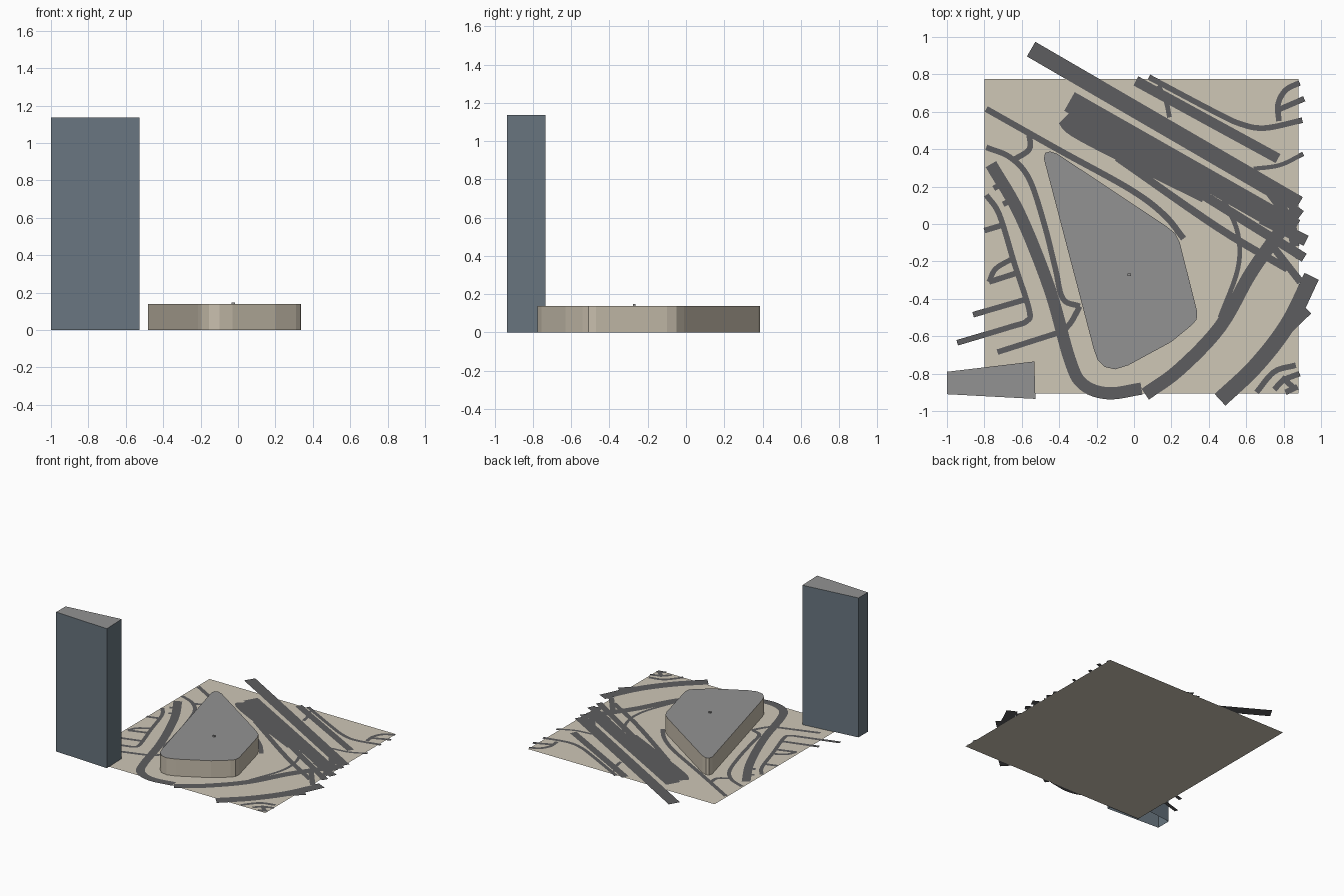
import bpy, bmesh
from mathutils import Vector


def material(name, rgb):
    m = bpy.data.materials.new(name)
    m.diffuse_color = (*rgb, 1)
    return m


EARTH = material("earth", (0.62, 0.57, 0.47))
ASPHALT = material("asphalt", (0.11, 0.11, 0.115))
ROOF = material("roof_grey", (0.29, 0.29, 0.29))
STONE = material("stone_wall", (0.58, 0.52, 0.42))
GLASS = material("glass_wall", (0.14, 0.18, 0.215))


def finish(name, bm, mats):
    me = bpy.data.meshes.new(name)
    bm.to_mesh(me)
    bm.free()
    for m in mats:
        me.materials.append(m)
    ob = bpy.data.objects.new(name, me)
    bpy.context.collection.objects.link(ob)
    return ob


def building(name, outline, height, wall, z0=0.0):
    """Walls and a flat roof over a clockwise or counter-clockwise outline."""
    bm = bmesh.new()
    low = [bm.verts.new((x, y, z0)) for x, y in outline]
    top = [bm.verts.new((x, y, height)) for x, y in outline]
    n = len(outline)
    for i in range(n):
        j = (i + 1) % n
        bm.faces.new((low[i], low[j], top[j], top[i])).material_index = 0
    bm.faces.new(top).material_index = 1
    bmesh.ops.recalc_face_normals(bm, faces=bm.faces)
    if bm.faces[:][-1].normal.z < 0:
        bmesh.ops.reverse_faces(bm, faces=bm.faces[:])
    return finish(name, bm, [wall, ROOF])


def smooth_path(pts, steps=6):
    """Catmull-Rom curve through the points."""
    p = [Vector(q) for q in pts]
    if len(p) < 3:
        return p
    p = [2 * p[0] - p[1]] + p + [2 * p[-1] - p[-2]]
    out = []
    for a, b, c, d in zip(p, p[1:], p[2:], p[3:]):
        for k in range(steps):
            t = k / steps
            out.append(0.5 * (2 * b + (c - a) * t + (2 * a - 5 * b + 4 * c - d) * t * t
                              + (3 * b - a - 3 * c + d) * t ** 3))
    return out + [p[-2]]


layer = 0


def road(name, width, *pts):
    """Flat ribbon along a smoothed path, each a hair above the last."""
    global layer
    layer += 1
    z = 0.002 + layer * 0.00005
    path = smooth_path(pts)
    bm = bmesh.new()
    prev = None
    for i, p in enumerate(path):
        d = (path[min(i + 1, len(path) - 1)] - path[max(i - 1, 0)]).normalized()
        s = Vector((-d.y, d.x)) * width / 2
        pair = (bm.verts.new((*(p + s), z)), bm.verts.new((*(p - s), z)))
        if prev:
            bm.faces.new((prev[1], pair[1], pair[0], prev[0]))
        prev = pair
    finish(name, bm, [ASPHALT])


# ground sheet
bm = bmesh.new()
bm.faces.new([bm.verts.new((x, y, 0)) for x, y in
              ((-0.8, -0.905), (0.88, -0.905), (0.88, 0.775), (-0.8, 0.775))])
finish("ground", bm, [EARTH])

# buildings
building("tower", [(-1, -0.91), (-0.527, -0.935), (-0.533, -0.735), (-1, -0.79)], 1.135, GLASS)
building("main_block", [(-0.482, 0.35), (-0.475, 0.38), (-0.45, 0.388), (-0.41, 0.375),
                        (0.17, -0.01), (0.22, -0.05), (0.245, -0.1), (0.338, -0.47),
                        (0.335, -0.51), (0.31, -0.54), (0.2, -0.63), (-0.03, -0.755),
                        (-0.1, -0.777), (-0.155, -0.765), (-0.195, -0.725), (-0.215, -0.67)],
         0.138, STONE)
building("roof_vent", [(-0.034, -0.278), (-0.016, -0.278), (-0.016, -0.264), (-0.034, -0.264)],
         0.148, ROOF, 0.138)

# ring road around the main block
road("ring_road", 0.065, (-0.765, 0.32), (-0.61, 0.05), (-0.45, -0.35), (-0.345, -0.72),
     (-0.275, -0.855), (-0.14, -0.905), (0.04, -0.88))
road("ring_road_east", 0.07, (0.06, -0.91), (0.24, -0.78), (0.46, -0.55), (0.62, -0.27),
     (0.76, -0.07), (0.88, 0.09))
road("inner_loop", 0.025, (0.48, 0.13), (0.555, -0.05), (0.555, -0.24), (0.46, -0.5))

# north-east railway and highway bands
road("long_highway", 0.09, (-0.55, 0.935), (0.88, 0.105))
road("upper_strip", 0.055, (0.01, 0.765), (0.77, 0.35))
road("rail_band", 0.115, (-0.345, 0.655), (0.86, -0.03))
road("rail_yard", 0.12, (-0.36, 0.58), (-0.25, 0.49), (0.39, 0.17))
road("rail_branch", 0.04, (-0.09, 0.355), (0.45, -0.02), (0.82, -0.24))
road("rail_branch_link", 0.05, (0.2, 0.26), (0.91, -0.18))
road("block_north_road", 0.033, (-0.79, 0.615), (-0.4, 0.395), (-0.02, 0.185),
     (0.16, 0.05), (0.265, -0.078))
road("north_avenue", 0.03, (0.08, 0.785), (0.43, 0.6), (0.57, 0.535), (0.7, 0.513), (0.9, 0.555))
road("north_link", 0.025, (0.13, 0.74), (0.17, 0.66), (0.19, 0.57))
road("north_corner_curve", 0.03, (0.885, 0.755), (0.81, 0.715), (0.77, 0.64), (0.775, 0.55))
road("north_corner_spur", 0.03, (0.91, 0.67), (0.77, 0.61))
road("east_spur", 0.023, (0.64, 0.295), (0.78, 0.315), (0.905, 0.375))

# eastern junction
road("junction_a", 0.06, (0.68, 0.03), (0.92, -0.09))
road("junction_b", 0.05, (0.72, 0.18), (0.83, 0.02), (0.86, -0.12))
road("junction_c", 0.025, (0.78, -0.1), (0.88, -0.18))
road("junction_d", 0.04, (0.75, -0.13), (0.89, -0.31))

# south-east expressway and corner lanes
road("expressway", 0.085, (0.95, -0.28), (0.82, -0.54), (0.65, -0.76), (0.46, -0.94))
road("expressway_ramp", 0.05, (0.93, -0.46), (0.82, -0.57), (0.68, -0.75))
road("corner_lane_a", 0.03, (0.655, -0.9), (0.75, -0.79), (0.865, -0.755))
road("corner_lane_b", 0.03, (0.75, -0.885), (0.8, -0.835), (0.885, -0.8))
road("corner_lane_c", 0.03, (0.81, -0.9), (0.875, -0.87))
road("corner_lane_d", 0.03, (0.79, -0.82), (0.865, -0.885))

# western streets
road("west_avenue", 0.03, (-0.79, 0.41), (-0.66, 0.355), (-0.56, 0.24), (-0.48, 0),
     (-0.42, -0.24), (-0.38, -0.4), (-0.29, -0.44))
road("west_avenue_link", 0.03, (-0.56, 0.48), (-0.56, 0.4), (-0.64, 0.345))
road("west_avenue_exit", 0.03, (-0.29, -0.44), (-0.34, -0.53), (-0.4, -0.59))
road("west_street", 0.03, (-0.79, 0.155), (-0.72, 0.05), (-0.64, -0.21), (-0.56, -0.46),
     (-0.575, -0.52), (-0.66, -0.55), (-0.945, -0.635))
road("west_loop", 0.028, (-0.65, -0.185), (-0.74, -0.24), (-0.775, -0.31))
west_spurs = [((-0.8, -0.035), (-0.7, -0.005)), ((-0.775, -0.31), (-0.62, -0.26)),
              ((-0.86, -0.485), (-0.585, -0.405)), ((-0.73, -0.685), (-0.385, -0.575)),
              ((-0.75, 0.19), (-0.69, 0.225)), ((-0.7, 0.105), (-0.64, 0.135))]
for i, (a, b) in enumerate(west_spurs):
    road(f"west_spur_{i + 1}", 0.03, a, b)
